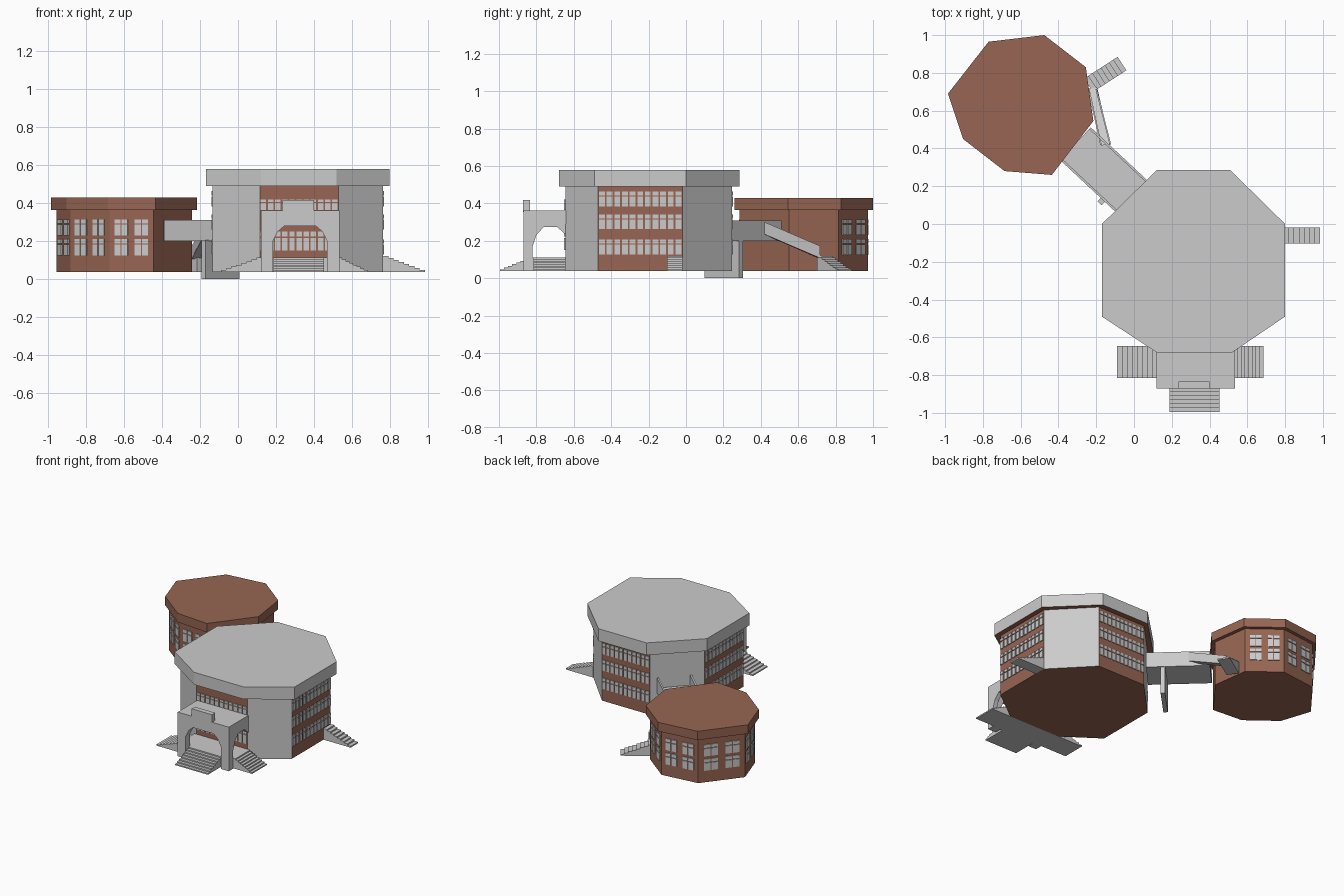
import bpy, bmesh, math
from mathutils import Vector, Matrix

if "Cube" in bpy.data.objects:
    bpy.data.objects.remove(bpy.data.objects["Cube"])

brick = bpy.data.materials.new("brick")
brick.diffuse_color = (0.31, 0.13, 0.085, 1)
brick.use_nodes = True
brick.node_tree.nodes["Principled BSDF"].inputs["Base Color"].default_value = brick.diffuse_color
plain = bpy.data.materials.new("concrete")
Z0 = 0.038


def finish(name, bm, mats=()):
    bmesh.ops.recalc_face_normals(bm, faces=bm.faces)
    me = bpy.data.meshes.new(name)
    bm.to_mesh(me)
    bm.free()
    for m in mats:
        me.materials.append(m)
    ob = bpy.data.objects.new(name, me)
    bpy.context.collection.objects.link(ob)
    return ob


def sweep(name, pts, offset, mats=(), side=None, caps=(0, 0)):
    """Closed 3D outline pushed along an offset; side(i) gives a wall's material."""
    bm = bmesh.new()
    a = [bm.verts.new(p) for p in pts]
    b = [bm.verts.new(Vector(p) + Vector(offset)) for p in pts]
    bm.faces.new(a).material_index = caps[0]
    bm.faces.new(b).material_index = caps[1]
    n = len(pts)
    for i in range(n):
        j = (i + 1) % n
        f = bm.faces.new((a[i], a[j], b[j], b[i]))
        f.material_index = side(i) if side else 0
    return finish(name, bm, mats)


def prism(name, pts, z0, z1, **kw):
    return sweep(name, [(x, y, z0) for x, y in pts], (0, 0, z1 - z0), **kw)


def box(name, x0, x1, y0, y1, z0, z1):
    return prism(name, [(x0, y0), (x1, y0), (x1, y1), (x0, y1)], z0, z1)


def beam(name, p, q, width, height):
    """Straight, possibly sloping bar from p to q, with vertical sides."""
    p, q = Vector(p), Vector(q)
    d = (q - p).to_2d().normalized() * width / 2
    n = Vector((d.y, -d.x, 0))
    return sweep(name, [p - n, p + n, q + n, q - n], (0, 0, height))


def stairs(name, top, direction, length, width, z1, n=8):
    """Solid flight going down from the top edge centre along direction."""
    d = Vector((direction[0], direction[1], 0)).normalized()
    s = Vector((-d.y, d.x, 0)) * width
    start = Vector((top[0], top[1], 0)) - s / 2
    prof, rise, run = [(0, Z0)], (z1 - Z0) / n, length / n
    for i in range(n):
        z = z1 - i * rise
        prof += [(i * run, z), ((i + 1) * run, z)]
    prof.append((length, Z0))
    return sweep(name, [start + d * u + Vector((0, 0, z)) for u, z in prof], s)


def windows(name, a, b, spans, rows, depth=0.006):
    """Panes on wall a-b; spans are (start, end) fractions, rows are (z0, z1)."""
    a, b = Vector(a), Vector(b)
    d = b - a
    rot = Matrix.Rotation(math.atan2(d.y, d.x), 4, 'Z')
    bm = bmesh.new()
    for u0, u1 in spans:
        c = a + d * (u0 + u1) / 2
        for z0, z1 in rows:
            h = z1 - z0
            for lo, hi in ((0, 0.66), (0.73, 1)):
                m = (Matrix.Translation((c.x, c.y, z0 + h * (lo + hi) / 2)) @ rot
                     @ Matrix.Diagonal((d.length * (u1 - u0), depth * 2, h * (hi - lo), 1)))
                bmesh.ops.create_cube(bm, size=1, matrix=m)
    return finish(name, bm)


# Main hall: brick and concrete walls alternate, concrete roof with brick soffit
hall = [(0.51, 0.245), (0.12, 0.245), (-0.135, -0.02), (-0.135, -0.47),
        (0.115, -0.645), (0.53, -0.645), (0.765, -0.47), (0.765, -0.02)]
eaves = [(0.51, 0.285), (0.12, 0.285), (-0.17, 0), (-0.17, -0.49),
         (0.12, -0.68), (0.52, -0.68), (0.80, -0.49), (0.80, 0)]
prism("hall_walls", hall, Z0, 0.50, mats=(plain, brick),
      side=lambda i: 1 - i % 2, caps=(1, 1))
prism("hall_roof", eaves, 0.49, 0.58, mats=(plain, brick), caps=(1, 0))

# Hall window bands
bays = [((i + 0.12) / 11, (i + 0.88) / 11) for i in range(11)]
tall_rows = [(0.128, 0.208), (0.262, 0.34), (0.383, 0.463)]
for i, label in ((0, "back"), (2, "left"), (6, "right")):
    windows("hall_windows_" + label, hall[i], hall[i + 1], bays, tall_rows)
windows("hall_windows_front", hall[4], hall[5], bays, [(0.15, 0.25), (0.365, 0.42)])

# Annex: brick octagon with overhanging roof
cap = [(-0.255, 0.83), (-0.475, 1.0), (-0.77, 0.965), (-0.985, 0.69),
       (-0.905, 0.45), (-0.685, 0.28), (-0.435, 0.26), (-0.215, 0.545)]
annex = [(-0.6 + (x + 0.6) * 0.93, 0.63 + (y - 0.63) * 0.93) for x, y in cap]
prism("annex_walls", annex, Z0, 0.37, mats=(brick,))
prism("annex_roof", cap, 0.365, 0.43, mats=(brick,))
pairs = [(0.12, 0.26), (0.28, 0.42), (0.58, 0.72), (0.74, 0.88)]
for i in range(6):
    windows(f"annex_windows_{i}", annex[i], annex[i + 1], pairs,
            [(0.125, 0.21), (0.23, 0.315)])

# Portico: arched front and side walls, roof slab, sign block and landing
front = [(0.12, Z0), (0.185, Z0), (0.185, 0.20), (0.21, 0.25), (0.245, 0.28),
         (0.41, 0.28), (0.445, 0.25), (0.47, 0.20), (0.47, Z0), (0.535, Z0),
         (0.535, 0.36), (0.12, 0.36)]
sweep("portico_front", [(x, -0.87, z) for x, z in front], (0, 0.05, 0))
flank = [(-0.82, Z0), (-0.82, 0.17), (-0.80, 0.23), (-0.76, 0.275), (-0.69, 0.275),
         (-0.645, 0.235), (-0.645, 0.36), (-0.865, 0.36), (-0.865, Z0)]
for x, label in ((0.12, "left"), (0.505, "right")):
    sweep("portico_side_" + label, [(x, y, z) for y, z in flank], (0.03, 0, 0))
box("portico_roof", 0.12, 0.535, -0.87, -0.64, 0.29, 0.361)
box("sign_block", 0.235, 0.40, -0.872, -0.835, 0.355, 0.417)
box("portico_landing", 0.125, 0.53, -0.825, -0.64, Z0, 0.112)

# Entrance stairs
stairs("front_stairs", (0.32, -0.82), (0, -1), 0.175, 0.265, 0.112)
stairs("left_stairs", (0.125, -0.73), (-1, 0), 0.215, 0.17, 0.112)
stairs("right_stairs", (0.53, -0.73), (1, 0), 0.155, 0.17, 0.112)
stairs("east_stairs", (0.765, -0.06), (1, 0), 0.22, 0.085, 0.12)

# Bridge between the buildings with parapets and a supporting wall
s, e, n = Vector((0.0, 0.135, 0.2)), Vector((-0.31, 0.425, 0.2)), Vector((0.077, 0.082, 0))
beam("bridge_deck", s, e, 0.22, 0.035)
for k, label in ((1, "north"), (-1, "south")):
    beam("bridge_parapet_" + label, s + n * k, e + n * k, 0.012, 0.11)
beam("bridge_pier", (-0.182, 0.11, 0), (-0.002, 0.295, 0), 0.03, 0.205)

# Sloping side ramp and its bottom stairs
beam("ramp_floor", (-0.15, 0.42, 0.235), (-0.22, 0.72, 0.105), 0.05, 0.015)
beam("ramp_parapet_outer", (-0.125, 0.42, 0.235), (-0.2, 0.715, 0.108), 0.008, 0.065)
beam("ramp_parapet_inner", (-0.175, 0.42, 0.235), (-0.24, 0.715, 0.108), 0.008, 0.065)
stairs("ramp_stairs", (-0.24, 0.735), (0.85, 0.55), 0.21, 0.085, 0.12)
